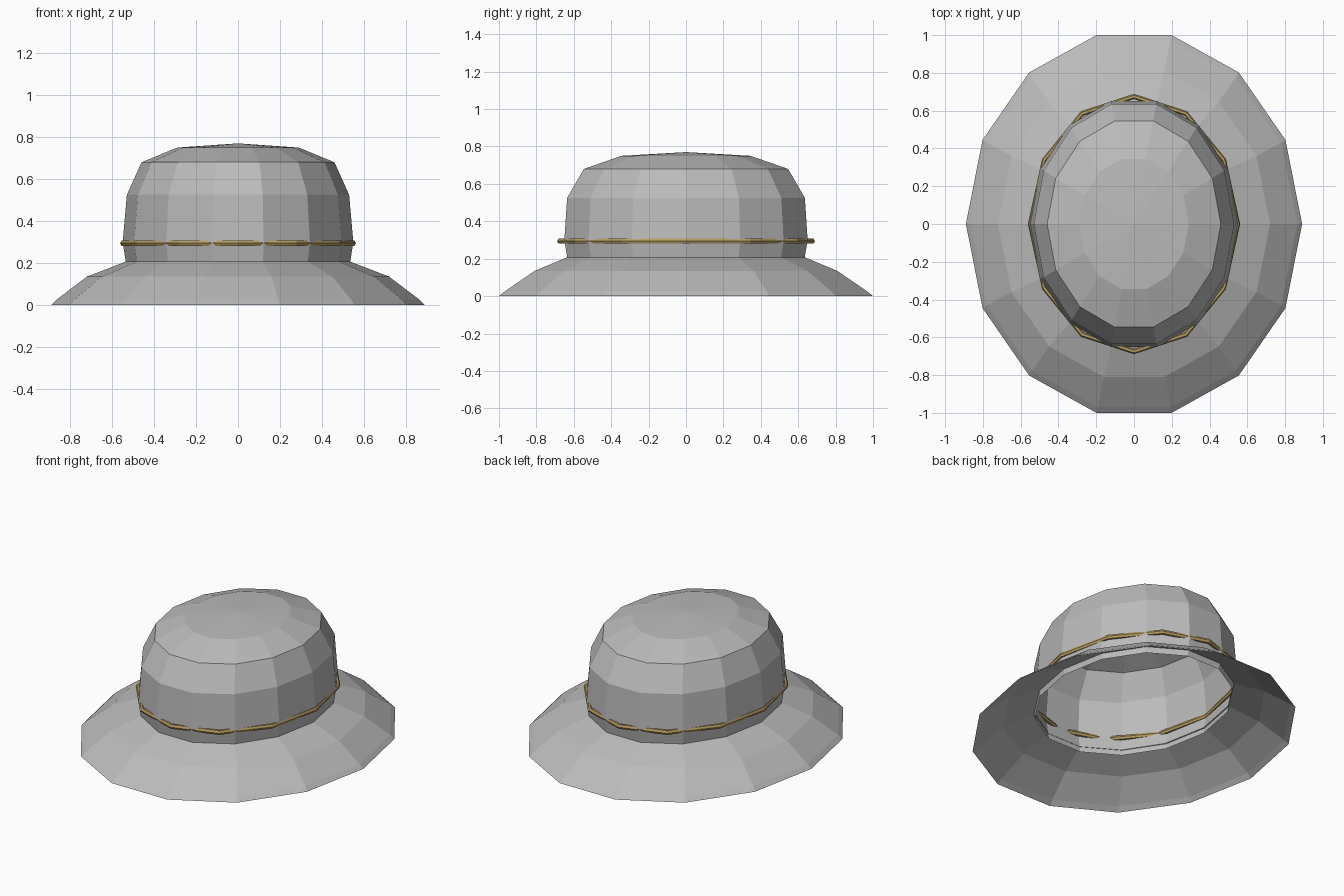
import bpy
import bmesh
from math import cos, sin, tau

cube = bpy.data.objects.get("Cube")
if cube:
    bpy.data.objects.remove(cube, do_unlink=True)


def material(name, color):
    mat = bpy.data.materials.new(name)
    mat.use_nodes = True
    mat.diffuse_color = (*color, 1)
    mat.node_tree.nodes["Principled BSDF"].inputs["Base Color"].default_value = (*color, 1)
    return mat


def oval_loft(name, rings, sides, mat, apex=None, closed=False):
    """Skin oval rings (radius x, radius y, height), listed bottom to top."""
    bm = bmesh.new()
    loops = [[bm.verts.new((rx * cos(tau * i / sides), ry * sin(tau * i / sides), z))
              for i in range(sides)] for rx, ry, z in rings]
    pairs = list(zip(loops, loops[1:]))
    if closed:
        pairs.append((loops[-1], loops[0]))
    for low, high in pairs:
        for i in range(sides):
            j = (i + 1) % sides
            bm.faces.new((low[i], low[j], high[j], high[i]))
    if apex is not None:
        tip = bm.verts.new((0, 0, apex))
        for i in range(sides):
            bm.faces.new((loops[-1][i], loops[-1][(i + 1) % sides], tip))
    mesh = bpy.data.meshes.new(name)
    bm.to_mesh(mesh)
    bm.free()
    mesh.materials.append(mat)
    obj = bpy.data.objects.new(name, mesh)
    bpy.context.collection.objects.link(obj)
    return obj


felt = material("grey felt", (0.5, 0.5, 0.5))
gold = material("gold cord", (0.47, 0.34, 0.12))

# Sloping brim with a slightly steeper outer lip
oval_loft("brim", [(0.89, 1.026, 0), (0.865, 0.994, 0.025),
                   (0.72, 0.83, 0.135), (0.53, 0.65, 0.208)], 14, felt)

# Open crown, its lower edge tucked below the brim
oval_loft("crown", [(0.53, 0.645, 0.17), (0.55, 0.667, 0.3), (0.53, 0.652, 0.525),
                    (0.46, 0.56, 0.68), (0.29, 0.354, 0.75)], 14, felt, apex=0.77)

# Thin cord whose coarser segments dip in and out of the crown
cord = [(0.55 + 0.012 * cos(tau * k / 6), 0.675 + 0.014 * cos(tau * k / 6),
         0.294 + 0.015 * sin(tau * k / 6)) for k in range(6)]
oval_loft("hat_band", cord, 12, gold, closed=True)
